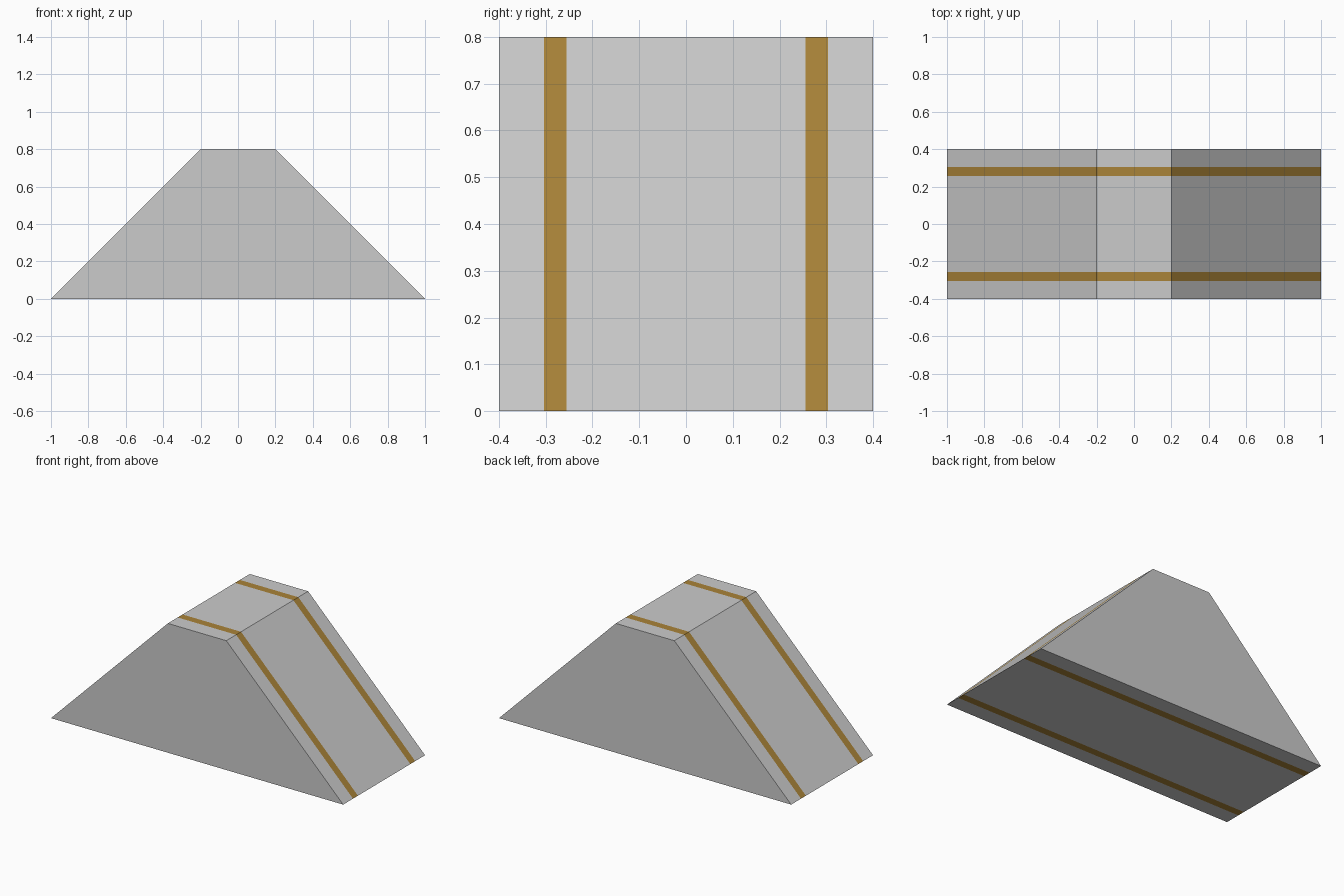
import bpy, bmesh

if "Cube" in bpy.data.objects:
    bpy.data.objects.remove(bpy.data.objects["Cube"])

# Trapezoid side profile (x, z) and cuts along the depth
PROFILE = [(-1, 0), (1, 0), (0.2, 0.8), (-0.2, 0.8)]
CUTS = [-0.304, -0.256, 0.256, 0.304]

grey = bpy.data.materials.new("grey_body")
grey.diffuse_color = (0.8, 0.8, 0.8, 1)
grey.use_nodes = True
grey.node_tree.nodes["Principled BSDF"].inputs["Base Color"].default_value = grey.diffuse_color
ochre = bpy.data.materials.new("ochre_stripe")
ochre.diffuse_color = (0.40, 0.23, 0.04, 1)
ochre.use_nodes = True
ochre.node_tree.nodes["Principled BSDF"].inputs["Base Color"].default_value = ochre.diffuse_color

# Solid wedge block
bm = bmesh.new()
end = bm.faces.new([bm.verts.new((x, -0.4, z)) for x, z in PROFILE])
side = bmesh.ops.extrude_face_region(bm, geom=[end], use_keep_orig=True)["geom"]
bmesh.ops.translate(bm, vec=(0, 0.8, 0),
                    verts=[v for v in side if isinstance(v, bmesh.types.BMVert)])

# Slice the block so the stripes lie flush in its surface
for y in CUTS:
    bmesh.ops.bisect_plane(bm, geom=bm.verts[:] + bm.edges[:] + bm.faces[:],
                           plane_co=(0, y, 0), plane_no=(0, 1, 0))
bmesh.ops.recalc_face_normals(bm, faces=bm.faces[:])

# Colour the two bands that wrap around the block
for f in bm.faces:
    f.material_index = int(0.25 < abs(f.calc_center_median().y) < 0.31)

mesh = bpy.data.meshes.new("striped_ramp_block")
bm.to_mesh(mesh)
bm.free()
mesh.materials.append(grey)
mesh.materials.append(ochre)
bpy.context.collection.objects.link(bpy.data.objects.new("striped_ramp_block", mesh))
